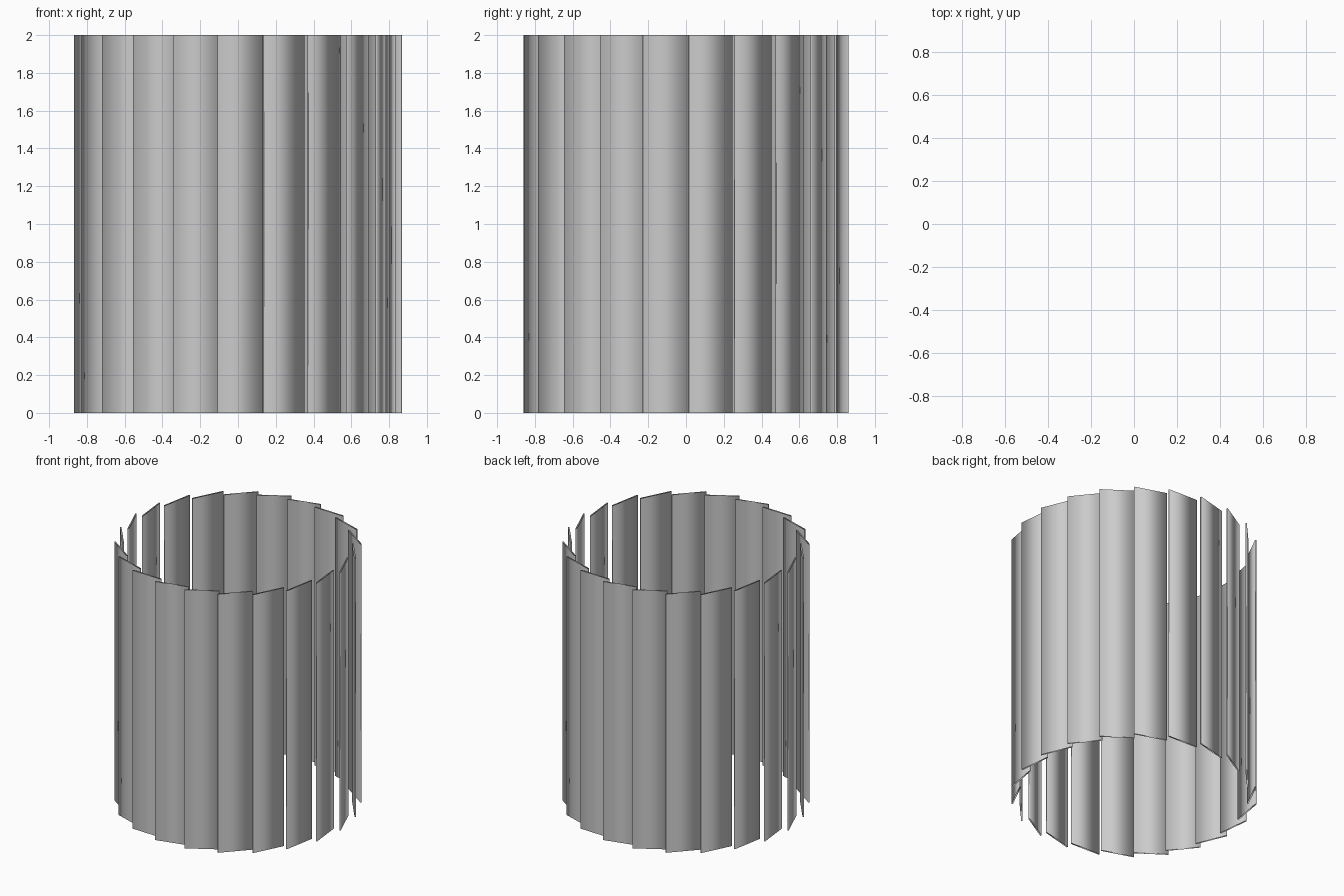
import bpy
from math import radians, cos, sin, tau
from mathutils import Vector, Matrix

if "Cube" in bpy.data.objects:
    bpy.data.objects.remove(bpy.data.objects["Cube"])

COUNT = 22          # slats in the ring
HEIGHT = 2.0
THICK = 0.01

# cross-section of one slat: outer leading edge to inner trailing edge
start = Vector((0.868 * cos(radians(1.1)), 0.868 * sin(radians(1.1))))
end = Vector((0.811 * cos(radians(17.6)), 0.811 * sin(radians(17.6))))
along = (end - start).normalized()
inward = Vector((-along.y, along.x)) * THICK
section = [start, end, end + inward, start + inward]

# open-ended thin sleeve, smooth shaded across its corners
verts = [(p.x, p.y, z) for z in (0, HEIGHT) for p in section]
faces = [(i, (i + 1) % 4, (i + 1) % 4 + 4, i + 4) for i in range(4)]
mesh = bpy.data.meshes.new("slat")
mesh.from_pydata(verts, [], faces)
mesh.polygons.foreach_set("use_smooth", [True] * 4)
mesh.update()

# ring of overlapping tilted slats
for k in range(COUNT):
    slat = bpy.data.objects.new(f"slat_{k + 1:02d}", mesh)
    slat.matrix_world = Matrix.Rotation(tau * k / COUNT, 4, 'Z')
    bpy.context.collection.objects.link(slat)
